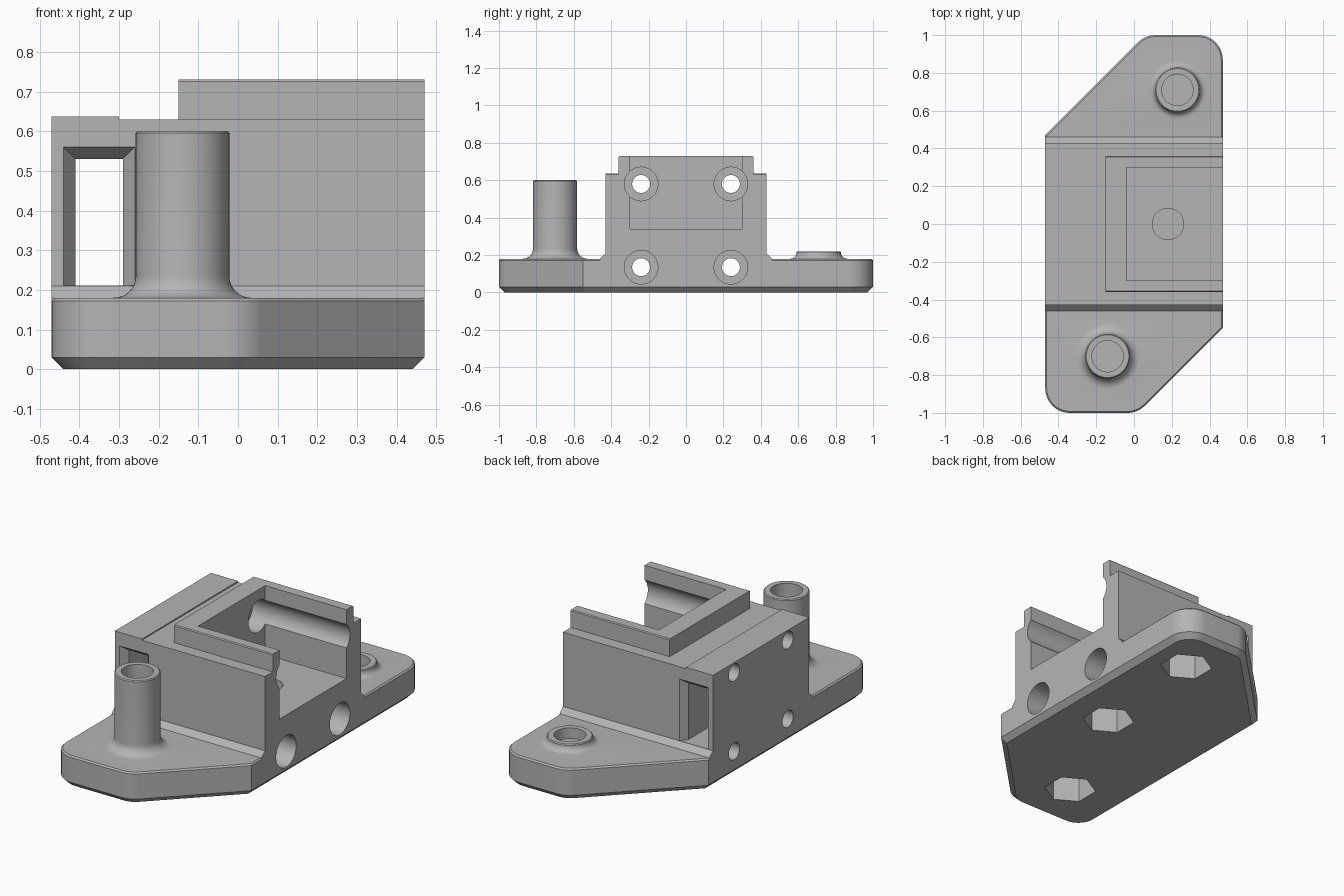
import bpy, bmesh, math
from mathutils import Vector

if "Cube" in bpy.data.objects:
    bpy.data.objects.remove(bpy.data.objects["Cube"])

grey = bpy.data.materials.new("plain grey")
grey.use_nodes = True
COLOUR = (0.46, 0.46, 0.46, 1)
grey.diffuse_color = COLOUR
grey.node_tree.nodes["Principled BSDF"].inputs["Base Color"].default_value = COLOUR

HALF = 0.47      # half width of the bracket
BASE_TOP = 0.18


def loft(name, rings):
    """Closed solid through a list of equally long point rings."""
    bm = bmesh.new()
    loops = [[bm.verts.new(p) for p in ring] for ring in rings]
    n = len(loops[0])
    for a, b in zip(loops, loops[1:]):
        for i in range(n):
            j = (i + 1) % n
            bm.faces.new((a[i], a[j], b[j], b[i]))
    bm.faces.new(loops[0])
    bm.faces.new(loops[-1])
    bmesh.ops.recalc_face_normals(bm, faces=bm.faces)
    mesh = bpy.data.meshes.new(name)
    bm.to_mesh(mesh)
    bm.free()
    mesh.materials.append(grey)
    obj = bpy.data.objects.new(name, mesh)
    bpy.context.collection.objects.link(obj)
    return obj


def rect(x0, x1, y, z):
    return [(x0, -y, z), (x1, -y, z), (x1, y, z), (x0, y, z)]


def circle(x, y, z, r, n=48, turn=0.0):
    return [(x + r * math.cos(turn + math.tau * i / n),
             y + r * math.sin(turn + math.tau * i / n), z) for i in range(n)]


def x_rod(name, x0, x1, y, z, r, n=48):
    ring = circle(y, z, 0, r, n)
    return loft(name, [[(x, a, b) for a, b, _ in ring] for x in (x0, x1)])


def rounded(corners, steps=10):
    """Convex outline with a fillet radius per corner."""
    out = []
    for i, (x, y, r) in enumerate(corners):
        p = Vector((x, y))
        if not r:
            out.append(p)
            continue
        a = (Vector(corners[i - 1][:2]) - p).normalized()
        b = (Vector(corners[(i + 1) % len(corners)][:2]) - p).normalized()
        half = a.angle(b) / 2
        centre = p + (a + b).normalized() * r / math.sin(half)
        start = p + a * r / math.tan(half) - centre
        sweep = math.pi - 2 * half
        for k in range(steps + 1):
            t = sweep * k / steps
            c, s = math.cos(t), math.sin(t)
            out.append(centre + Vector((start.x * c - start.y * s,
                                        start.x * s + start.y * c)))
    return out


def inset(points, d, z):
    """Shrink a counter-clockwise outline by d and place it at height z."""
    ring = []
    for i, p in enumerate(points):
        e1 = (p - points[i - 1]).normalized()
        e2 = (points[(i + 1) % len(points)] - p).normalized()
        n1, n2 = Vector((-e1.y, e1.x)), Vector((-e2.y, e2.x))
        q = p + (n1 + n2) * d / (1 + n1.dot(n2))
        ring.append((q.x, q.y, z))
    return ring


def post(name, x, y, top, fillet, r=0.118):
    """Round post with a concave fillet at the foot."""
    reach = r + fillet
    profile = [(reach, 0.1)]
    for k in range(9):
        t = math.pi / 2 * k / 8
        profile.append((reach - fillet * math.sin(t),
                        BASE_TOP + fillet * (1 - math.cos(t))))
    profile += [(r, top - 0.005), (r - 0.005, top)]
    return loft(name, [circle(x, y, z, rad) for rad, z in profile])


# Base plate: chamfered underside, softened top edge
R = 0.13
outline = rounded([(-HALF, -1, R), (0.02, -1, R), (HALF, -0.55, 0),
                   (HALF, 1, R), (0.06, 1, R), (-HALF, 0.47, 0)])
bracket = loft("mounting_bracket", [
    inset(outline, d, z) for d, z in
    ((0.03, 0), (0, 0.03), (0, BASE_TOP - 0.008), (0.008, BASE_TOP))])

# Raised parts: body with sloped foot, end pad, pocket rim, posts
FRONT, REAR = (-0.14, -0.70), (0.23, 0.71)
parts = [
    loft("body_block", [rect(-HALF, HALF, y, z) for y, z in
                        ((0.46, 0.1), (0.46, BASE_TOP), (0.43, 0.21), (0.43, 0.63))]),
    loft("end_pad", [rect(-HALF, -0.30, 0.43, z) for z in (0.5, 0.637)]),
    loft("pocket_rim", [rect(-0.15, HALF, y, z) for y, z in
                        ((0.36, 0.5), (0.36, 0.725), (0.355, 0.73))]),
    post("front_post", *FRONT, 0.60, 0.055),
    post("rear_post", *REAR, 0.22, 0.035),
]

# Cutters: open pocket, through slot with flared mouths
cutters = [loft("pocket_cut", [rect(-0.04, 0.6, 0.30, z) for z in (0.34, 0.9)])]
slot_rings = []
for y, f in ((-0.6, 0.03), (-0.43, 0.03), (-0.39, 0), (0.39, 0), (0.43, 0.03), (0.6, 0.03)):
    x0, x1, z0, z1 = -0.41 - f, -0.29 + f, 0.211, 0.53 + f
    slot_rings.append([(x0, y, z0), (x1, y, z0), (x1, y, z1), (x0, y, z1)])
cutters.append(loft("slot_cut", slot_rings))

# Cutters: four screw holes with wide bores from the open side
for y in (-0.24, 0.24):
    for z in (0.135, 0.58):
        cutters.append(x_rod("screw_hole", -0.6, 0.1, y, z, 0.048, 32))
        cutters.append(x_rod("head_bore", -0.14, 0.6, y, z, 0.09))

# Cutters: vertical bolt holes above hexagonal nut pockets
for x, y in (FRONT, REAR, (0.18, 0)):
    cutters.append(loft("bolt_hole", [circle(x, y, z, 0.083) for z in (0.16, 0.9)]))
    cutters.append(loft("nut_pocket", [circle(x, y, z, 0.138, 6, math.pi / 2)
                                       for z in (-0.1, 0.15)]))

# Fuse the parts, then cut
for tools, operation in ((parts, "UNION"), (cutters, "DIFFERENCE")):
    for tool in tools:
        mod = bracket.modifiers.new(tool.name, "BOOLEAN")
        mod.operation, mod.solver, mod.object = operation, "EXACT", tool
depsgraph = bpy.context.evaluated_depsgraph_get()
fused = bpy.data.meshes.new_from_object(bracket.evaluated_get(depsgraph))
bracket.modifiers.clear()
bracket.data = fused
for tool in parts + cutters:
    bpy.data.objects.remove(tool)
fused.materials.clear()
fused.materials.append(grey)
for face in fused.polygons:
    face.material_index = 0

bpy.ops.object.select_all(action="DESELECT")
bracket.select_set(True)
bpy.context.view_layer.objects.active = bracket
bpy.ops.object.shade_smooth_by_angle(angle=math.radians(30))
